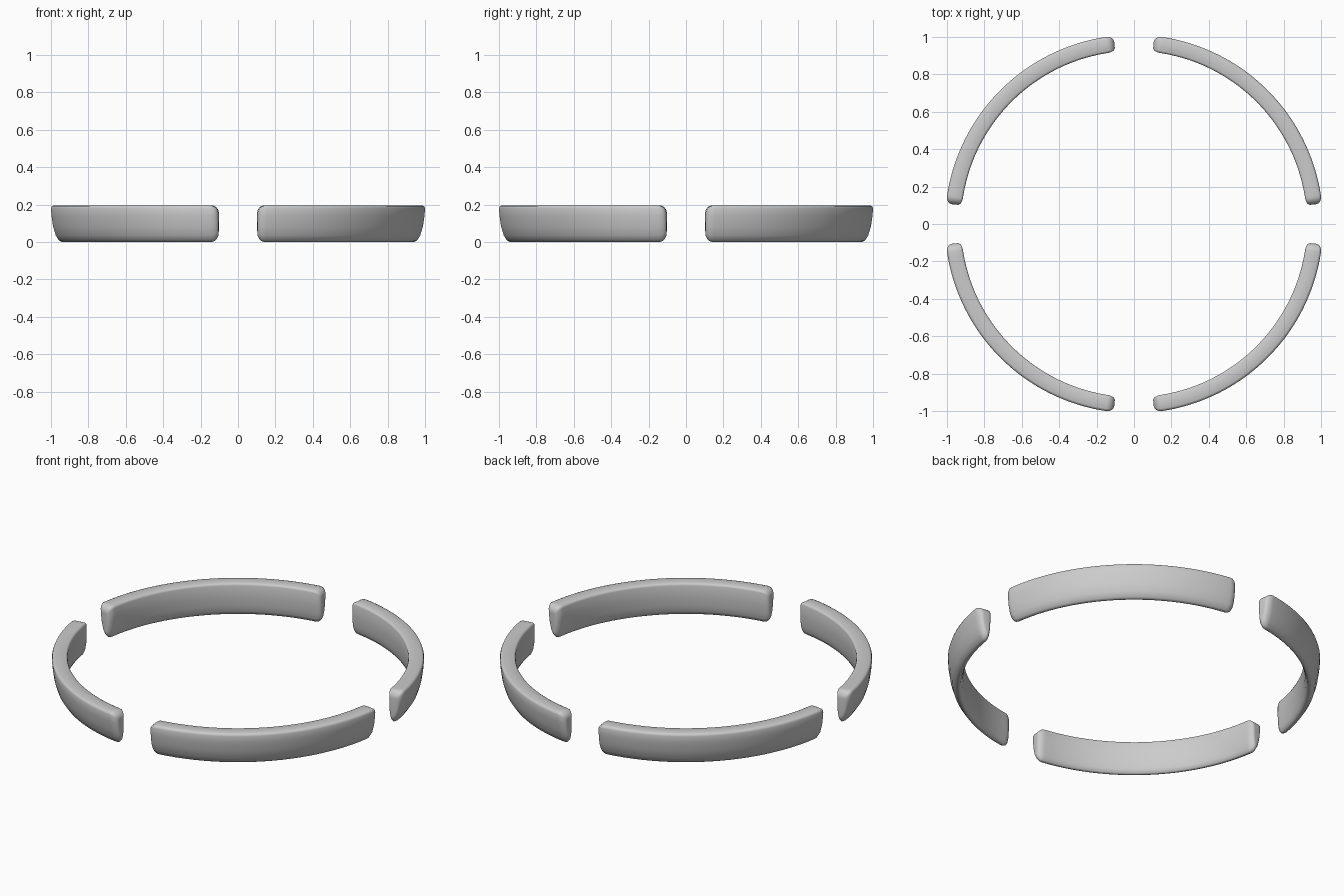
import bpy, bmesh
from math import pi, radians, cos, sin, sqrt

cube = bpy.data.objects.get("Cube")
if cube:
    bpy.data.objects.remove(cube, do_unlink=True)

# Plain grey finish
grey = bpy.data.materials.new("light grey")
grey.use_nodes = True
colour = (0.6, 0.6, 0.6, 1)
grey.diffuse_color = colour
grey.node_tree.nodes["Principled BSDF"].inputs["Base Color"].default_value = colour

# Cross-section as (radius, height): flat top, upright inside, tapered outside
PROFILE = [(0.925, 0.182), (0.928, 0.191), (0.936, 0.195), (0.998, 0.195),
           (1.007, 0.191), (1.011, 0.180), (1.008, 0.14), (1.0, 0.085),
           (0.985, 0.035), (0.968, 0.008), (0.953, 0), (0.942, 0.006),
           (0.934, 0.025), (0.928, 0.06), (0.925, 0.11)]
MID_R, MID_Z = 0.962, 0.105
TIP = radians(6.2)
ROUND = 0.042          # length of the rounded end, along the arc
END_STEPS, ARC_STEPS = 8, 40


def stations():
    """Angle and end fullness (0 at the tip, 1 along the body)."""
    ends = []
    for i in range(END_STEPS + 1):
        t = pi / 2 * i / END_STEPS
        ends.append((TIP + ROUND * (1 - cos(t)) / MID_R, sin(t)))
    first = ends[-1][0]
    span = pi / 2 - 2 * first
    body = [(first + span * i / ARC_STEPS, 1) for i in range(1, ARC_STEPS)]
    return ends + body + [(pi / 2 - a, f) for a, f in reversed(ends)]


def arc_segment(name, turn):
    bm = bmesh.new()
    rings = []
    for angle, full in stations():
        scale_r = 1 - 0.62 * (1 - full)
        scale_z = 1 - 0.45 * (1 - full)
        ring = []
        for r, z in PROFILE:
            r = MID_R + (r - MID_R) * scale_r
            z = MID_Z + (z - MID_Z) * scale_z
            a = angle + turn
            ring.append(bm.verts.new((r * cos(a), r * sin(a), z)))
        rings.append(ring)
    n = len(PROFILE)
    for a, b in zip(rings, rings[1:]):
        for i in range(n):
            j = (i + 1) % n
            bm.faces.new((a[i], a[j], b[j], b[i]))
    bm.faces.new(rings[0])
    bm.faces.new(rings[-1])
    bmesh.ops.recalc_face_normals(bm, faces=bm.faces)
    mesh = bpy.data.meshes.new(name)
    bm.to_mesh(mesh)
    bm.free()
    mesh.materials.append(grey)
    mesh.shade_smooth()
    obj = bpy.data.objects.new(name, mesh)
    bpy.context.collection.objects.link(obj)


# Four equal segments around the ring
for k, place in enumerate(("back_left", "back_right", "front_right", "front_left")):
    arc_segment(place + "_ring_segment", k * pi / 2)
